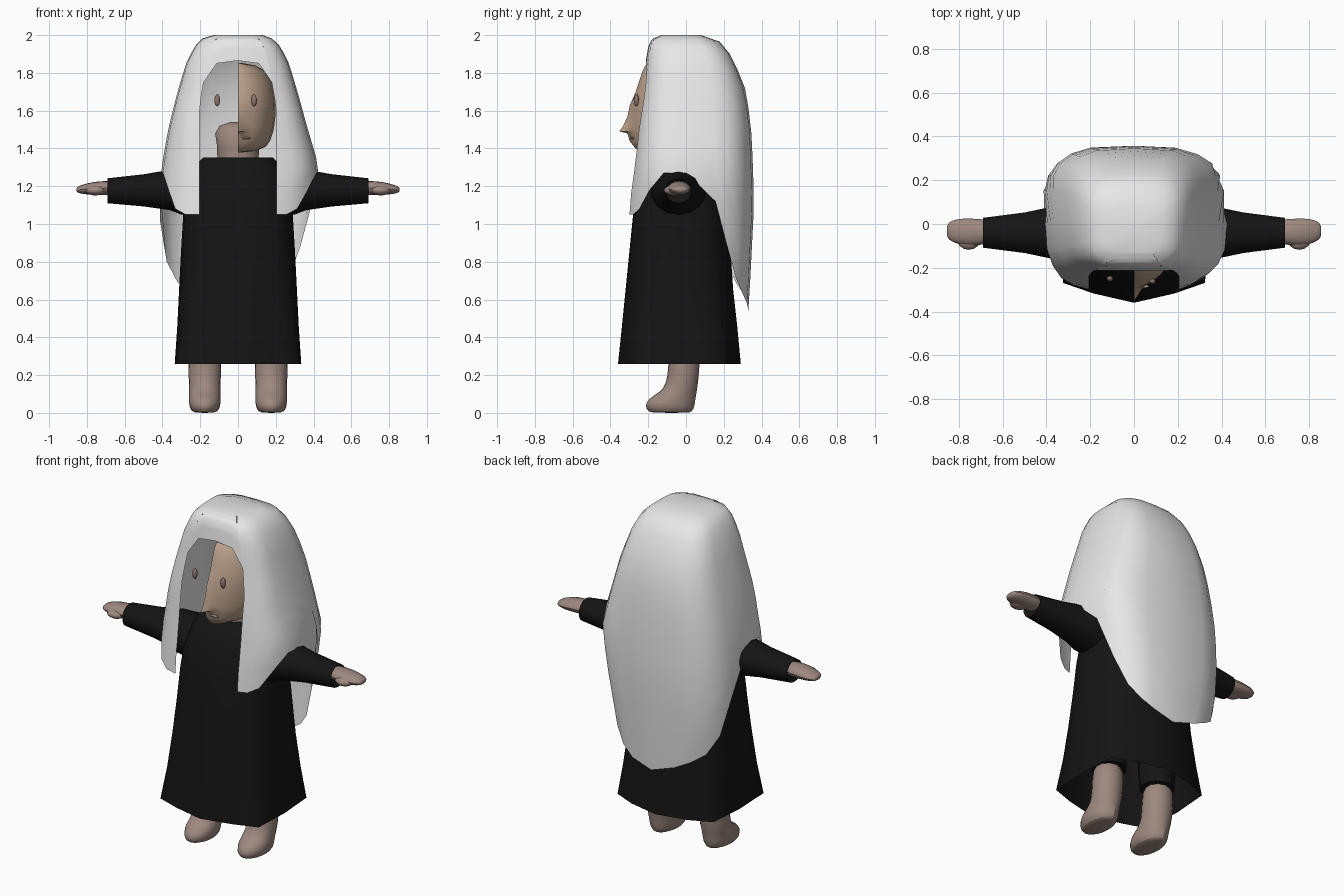
import bpy, bmesh, math
from mathutils import Vector

if "Cube" in bpy.data.objects:
    bpy.data.objects.remove(bpy.data.objects["Cube"])


def material(name, rgb):
    m = bpy.data.materials.new(name)
    m.diffuse_color = (*rgb, 1)
    m.use_nodes = True
    m.node_tree.nodes["Principled BSDF"].inputs["Base Color"].default_value = m.diffuse_color
    return m


HAIR = material("white_hair", (0.80, 0.80, 0.80))
CLOTH = material("black_cloth", (0.007, 0.007, 0.007))
FACE = material("tan_face", (0.50, 0.355, 0.26))
SKIN = material("brown_skin", (0.34, 0.25, 0.215))
EYE = material("brown_eye", (0.27, 0.18, 0.15))


def finish(bm, name, mat, mirror=False, subdiv=0, angle=50):
    """Turn a bmesh into a smooth-shaded object."""
    bmesh.ops.recalc_face_normals(bm, faces=bm.faces)
    me = bpy.data.meshes.new(name)
    bm.to_mesh(me)
    bm.free()
    me.materials.append(mat)
    ob = bpy.data.objects.new(name, me)
    bpy.context.collection.objects.link(ob)
    bpy.ops.object.select_all(action='DESELECT')
    ob.select_set(True)
    bpy.context.view_layer.objects.active = ob
    bpy.ops.object.shade_smooth_by_angle(angle=math.radians(angle))
    if mirror:
        ob.modifiers.new("mirror", 'MIRROR')
    if subdiv:
        s = ob.modifiers.new("smooth", 'SUBSURF')
        s.levels = s.render_levels = subdiv
    return ob


def loft(name, rings, mat, caps=(True, True), closed=True, **kw):
    """Skin a list of equally long point rings."""
    bm = bmesh.new()
    rows = [[bm.verts.new(p) for p in r] for r in rings]
    n = len(rows[0])
    for a, b in zip(rows, rows[1:]):
        for i in range(n if closed else n - 1):
            j = (i + 1) % n
            bm.faces.new((a[i], a[j], b[j], b[i]))
    if caps[0]:
        bm.faces.new(rows[0])
    if caps[1]:
        bm.faces.new(rows[-1])
    return finish(bm, name, mat, **kw)


def circle(n):
    return [(math.sin(2 * math.pi * i / n), -math.cos(2 * math.pi * i / n)) for i in range(n)]


def upright(shape, z, w, f, b, cx=0):
    """Horizontal ring: half width w, front at y=f, back at y=b."""
    return [(cx + u * w, (f + b) / 2 + v * (b - f) / 2, z) for u, v in shape]


def sideways(n, x, hy, hz, cy, cz):
    return [(x, cy + u * hy, cz + v * hz) for u, v in circle(n)]


def ellipsoid(name, loc, size, mat, **kw):
    bm = bmesh.new()
    bmesh.ops.create_uvsphere(bm, u_segments=14, v_segments=8, radius=1)
    for v in bm.verts:
        v.co = Vector(a * s + c for a, s, c in zip(v.co, size, loc))
    return finish(bm, name, mat, **kw)


def lerp_table(table, z):
    """Interpolate rows (z, values...) sorted downward."""
    if z >= table[0][0]:
        return table[0][1:]
    for a, b in zip(table, table[1:]):
        if z >= b[0]:
            t = (a[0] - z) / (a[0] - b[0])
            return [p + (q - p) * t for p, q in zip(a[1:], b[1:])]
    return table[-1][1:]


# robe: angular pointed hem that rounds off towards the chest, open at the bottom
half = [(0, -1), (0.55, -0.87), (0.97, -0.72), (1, 0), (0.95, 0.7), (0.55, 0.88)]
corners = half + [(0, 1)] + [(-u, v) for u, v in half[:0:-1]]
hem = []
for p, q in zip(corners, corners[1:] + corners[:1]):
    hem += [p, ((p[0] + q[0]) / 2, (p[1] + q[1]) / 2)]


def robe_shape(roundness):
    out = []
    for u, v in hem:
        k = (abs(u) ** 2.5 + abs(v) ** 2.5) ** (-1 / 2.5)
        s = 1 + (k - 1) * roundness
        out.append((u * s, v * s))
    return out


loft("robe", [upright(robe_shape(r[0]), *r[1:]) for r in (
    (0, 0.26, 0.335, -0.36, 0.29), (0.4, 0.45, 0.322, -0.34, 0.272), (0.7, 0.65, 0.312, -0.32, 0.25),
    (0.9, 0.85, 0.302, -0.30, 0.236), (1, 1.05, 0.29, -0.28, 0.22), (1, 1.18, 0.27, -0.255, 0.18),
    (1, 1.28, 0.23, -0.22, 0.13), (1, 1.33, 0.207, -0.19, 0.11),
    (1, 1.352, 0.185, -0.165, 0.09))], CLOTH, caps=(False, True), angle=70)

# sleeves
loft("sleeve", [sideways(14, *r) for r in (
    (0.18, 0.15, 0.125, -0.04, 1.17), (0.30, 0.14, 0.118, -0.04, 1.168), (0.36, 0.125, 0.107, -0.04, 1.18),
    (0.50, 0.095, 0.085, -0.04, 1.178), (0.69, 0.07, 0.066, -0.04, 1.176),
    (0.67, 0.05, 0.045, -0.04, 1.18))], CLOTH, mirror=True)

# hands with thumbs
loft("hand", [sideways(8, *r) for r in (
    (0.64, 0.06, 0.042, -0.035, 1.19), (0.71, 0.066, 0.042, -0.037, 1.19), (0.77, 0.07, 0.038, -0.037, 1.188),
    (0.82, 0.06, 0.028, -0.033, 1.184), (0.85, 0.042, 0.018, -0.032, 1.182),
    (0.856, 0.018, 0.008, -0.032, 1.182))], SKIN, mirror=True, subdiv=1)
ellipsoid("thumb", (0.755, -0.068, 1.178), (0.055, 0.05, 0.027), SKIN, mirror=True)

# legs flowing into feet, short trousers above
loft("leg", [upright(circle(10), *r, 0.176) for r in (
    (0.36, 0.09, -0.095, 0.08), (0.25, 0.094, -0.098, 0.078), (0.15, 0.089, -0.108, 0.068),
    (0.105, 0.087, -0.15, 0.062), (0.075, 0.09, -0.210, 0.058), (0.035, 0.088, -0.226, 0.054),
    (0.006, 0.074, -0.21, 0.04), (0.0, 0.04, -0.17, 0.02))], SKIN, mirror=True, subdiv=1)
loft("trouser", [upright(circle(10), *r, 0.17) for r in (
    (0.33, 0.098, -0.105, 0.088), (0.80, 0.115, -0.14, 0.11))], CLOTH, mirror=True)

# neck stub with rounded top
loft("neck", [upright(circle(14), *r) for r in (
    (1.30, 0.11, -0.12, 0.10), (1.42, 0.115, -0.12, 0.11), (1.48, 0.124, -0.12, 0.12),
    (1.52, 0.10, -0.09, 0.09), (1.54, 0.04, -0.04, 0.04))], SKIN)

# head: only one half, open along the middle; rows are z, width, face y, back y, nose reach
head_rows = (
    (1.852, 0.02, -0.20, 0.02, 0), (1.84, 0.09, -0.215, 0.08, 0), (1.81, 0.145, -0.23, 0.13, 0),
    (1.75, 0.18, -0.25, 0.17, 0), (1.69, 0.195, -0.27, 0.19, 0), (1.63, 0.20, -0.285, 0.19, 0.012),
    (1.57, 0.198, -0.288, 0.17, 0.022), (1.52, 0.192, -0.29, 0.15, 0.042), (1.49, 0.187, -0.29, 0.13, 0.064),
    (1.48, 0.183, -0.29, 0.12, 0.02), (1.44, 0.17, -0.287, 0.10, 0.012), (1.41, 0.148, -0.275, 0.06, 0),
    (1.388, 0.10, -0.255, 0.0, 0), (1.378, 0.02, -0.20, -0.10, 0))
angles = (0, 6, 13, 24, 38, 54, 72, 90, 115, 140, 162, 180)
rings = []
for z, w, f, b, nose in head_rows:
    ring = []
    for k, a in enumerate(angles):
        s, c = math.sin(math.radians(a)), math.cos(math.radians(a))
        reach = nose * (1, 0.55, 0.1)[k] if k < 3 else 0
        ring.append((w * s, -0.03 + (f + 0.03) * c - reach if c > 0 else -0.03 - (b + 0.03) * c, z))
    rings.append(ring)
loft("half_head", rings, FACE, caps=(False, False), closed=False)

# eyes and lip
for name, x, y in (("eye_on_face", 0.085, -0.262), ("loose_eye", -0.11, -0.25)):
    ellipsoid(name, (x, y, 1.655), (0.015, 0.013, 0.032), EYE)
ellipsoid("lip", (0.035, -0.285, 1.455), (0.035, 0.009, 0.006), FACE)

# hair shell: z, left half width, right half width, front y, back y
hair_rows = (
    (2.0, 0.13, 0.13, -0.13, 0.08), (1.98, 0.195, 0.185, -0.18, 0.16), (1.94, 0.23, 0.225, -0.20, 0.21),
    (1.85, 0.275, 0.27, -0.215, 0.26), (1.70, 0.32, 0.315, -0.23, 0.32), (1.50, 0.37, 0.37, -0.265, 0.345),
    (1.30, 0.405, 0.43, -0.29, 0.355), (1.10, 0.42, 0.40, -0.32, 0.36), (0.90, 0.425, 0.36, -0.32, 0.35),
    (0.70, 0.39, 0.32, -0.32, 0.34), (0.55, 0.29, 0.27, -0.32, 0.33))
# columns of angle from the front, lower end left, lower end right; 25 repeats to cut the face opening
fringe = [(0, 1.865, 1.865), (13, 1.85, 1.85), (25, 1.75, 1.75)]
sides = [(25, 1.05, 1.05), (35, 1.05, 1.05), (47, 1.08, 1.08), (60, 1.19, 1.18), (75, 1.27, 1.27),
         (90, 1.26, 1.27), (105, 1.02, 1.12), (118, 0.80, 0.88), (132, 0.69, 0.71), (147, 0.635, 0.63),
         (163, 0.59, 0.58), (180, 0.54, 0.54)]


def hair_column(angle, bottom, side, steps=12):
    s, c = math.sin(math.radians(angle)), math.cos(math.radians(angle))
    pts = []
    for i in range(steps + 1):
        z = 2.0 - (2.0 - bottom) * (i / steps) ** 1.5
        left, right, f, b = lerp_table(hair_rows, z)
        low = min(1, max(0, (1.6 - z) / 0.4))
        power = 0.6 + 0.15 * low if c > 0 else 0.62
        x = (right if side > 0 else left) * abs(s) ** power
        if angle == 25:
            x = min(x, 0.205)
        y = (f if c > 0 else b) * abs(c) ** min(power, 0.68)
        pts.append((side * x, y, z))
    return pts


bm = bmesh.new()
for side in (-1, 1):
    for group in (fringe, sides):
        cols = [[bm.verts.new(p) for p in hair_column(a, r if side > 0 else l, side)] for a, l, r in group]
        for p, q in zip(cols, cols[1:]):
            for i in range(len(p) - 1):
                bm.faces.new((p[i], q[i], q[i + 1], p[i + 1]))
            bm.faces.new((p[0], q[0], bm.verts.new((0, -0.03, 2.0))))
bmesh.ops.remove_doubles(bm, verts=bm.verts, dist=0.0008)
finish(bm, "hair", HAIR, angle=60)
